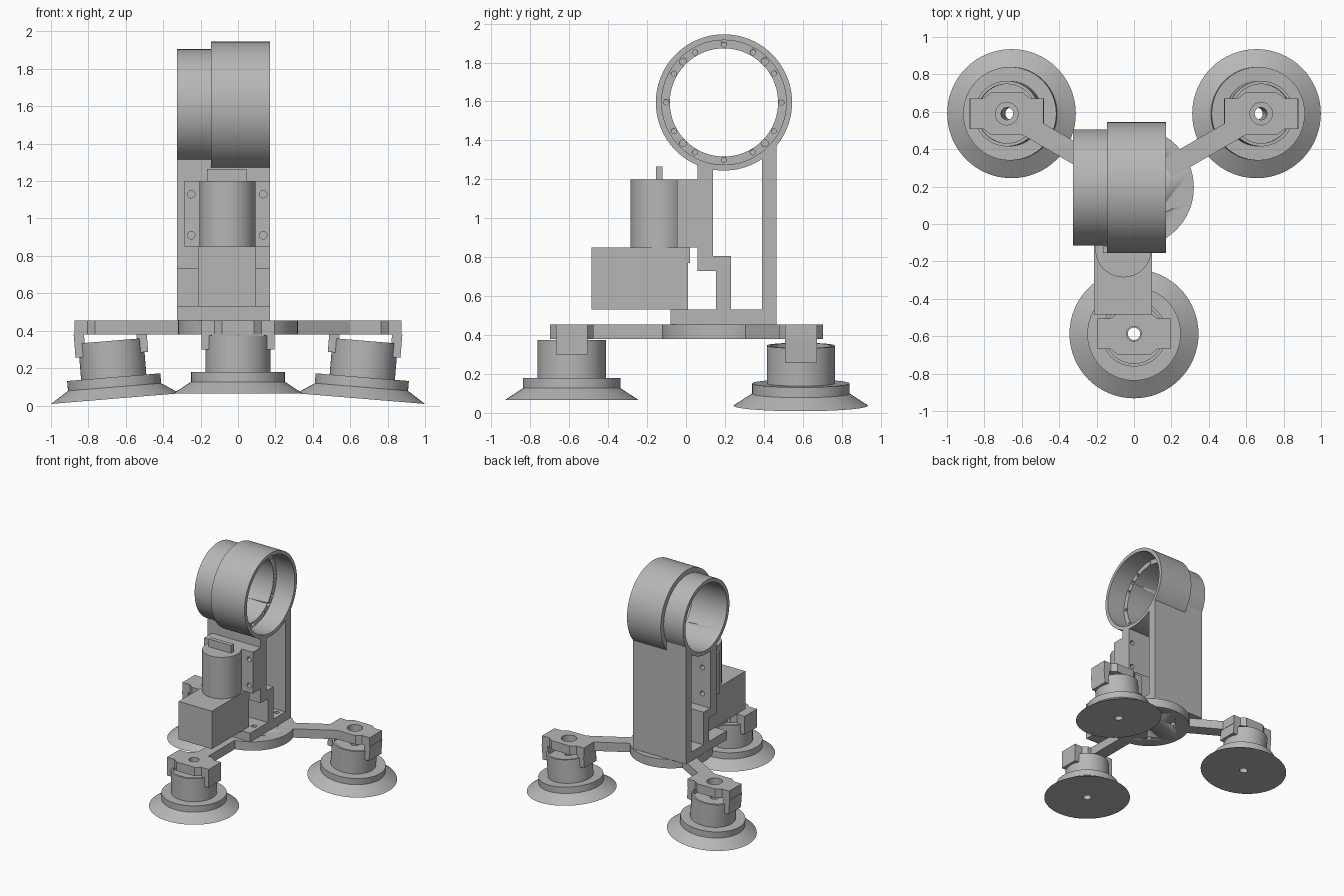
import bpy, bmesh, math
from mathutils import Matrix, Vector

if "Cube" in bpy.data.objects:
    bpy.data.objects.remove(bpy.data.objects["Cube"])

grey = bpy.data.materials.new("plain grey")
grey.use_nodes = True
GREY = (0.47, 0.47, 0.47, 1)
grey.diffuse_color = GREY
grey.node_tree.nodes["Principled BSDF"].inputs["Base Color"].default_value = GREY

CY = 0.195      # shared centre of the base and the ring in y
RING_Z = 1.595


def finish(name, bm, matrix=None):
    bmesh.ops.recalc_face_normals(bm, faces=bm.faces)
    mesh = bpy.data.meshes.new(name)
    bm.to_mesh(mesh)
    bm.free()
    if matrix:
        mesh.transform(matrix)
    mesh.materials.append(grey)
    ob = bpy.data.objects.new(name, mesh)
    bpy.context.collection.objects.link(ob)
    return ob


def box(name, x, y, z, matrix=None):
    bm = bmesh.new()
    bmesh.ops.create_cube(bm, size=1)
    for v in bm.verts:
        for i, span in enumerate((x, y, z)):
            v.co[i] = span[0] if v.co[i] < 0 else span[1]
    return finish(name, bm, matrix)


def prism(name, points, depth, matrix=None):
    """Extrude a flat outline by a vector."""
    bm = bmesh.new()
    face = bm.faces.new([bm.verts.new(p) for p in points])
    out = bmesh.ops.extrude_face_region(bm, geom=[face])
    bmesh.ops.translate(bm, vec=depth, verts=[v for v in out["geom"] if isinstance(v, bmesh.types.BMVert)])
    return finish(name, bm, matrix)


def lathe(name, profile, matrix=None, steps=64):
    """Spin a closed (radius, height) profile about z."""
    bm = bmesh.new()
    vs = [bm.verts.new((r, 0, h)) for r, h in profile]
    es = [bm.edges.new((vs[i - 1], vs[i])) for i in range(len(vs))]
    bmesh.ops.spin(bm, geom=vs + es, cent=(0, 0, 0), axis=(0, 0, 1),
                   angle=math.tau, steps=steps)
    bmesh.ops.remove_doubles(bm, verts=bm.verts, dist=1e-4)
    return smooth(finish(name, bm, matrix))


def smooth(ob):
    bpy.ops.object.select_all(action='DESELECT')
    ob.select_set(True)
    bpy.context.view_layer.objects.active = ob
    bpy.ops.object.shade_smooth_by_angle(angle=math.radians(30))
    return ob


def cylinder(name, centre, radius, length, axis="Z", steps=64):
    return pins(name, [(centre, radius)], length, axis, steps)


def pins(name, spots, length, axis="Z", steps=20):
    """Several parallel cylinders in one mesh."""
    turn = Vector((0, 0, 1)).rotation_difference(
        Vector([a == axis for a in "XYZ"])).to_matrix().to_4x4()
    bm = bmesh.new()
    for c, r in spots:
        bmesh.ops.create_cone(bm, cap_ends=True, segments=steps, radius1=r, radius2=r,
                              depth=length, matrix=Matrix.Translation(c) @ turn)
    return smooth(finish(name, bm))


def drill(targets, cutter):
    for ob in targets:
        mod = ob.modifiers.new("holes", 'BOOLEAN')
        mod.operation = 'DIFFERENCE'
        mod.solver = 'EXACT'
        mod.object = cutter
        bpy.context.view_layer.objects.active = ob
        bpy.ops.object.modifier_apply(modifier=mod.name)
    bpy.data.objects.remove(cutter)


# Stepped ring, lying along x, with a bolt circle on its inner shoulder
ring_frame = Matrix.Translation((0, CY, RING_Z)) @ Matrix.Rotation(math.pi / 2, 4, 'Y')
ring = lathe("clamp_ring", [(0.278, -0.325), (0.31, -0.325), (0.31, -0.145), (0.35, -0.145),
                            (0.35, 0.17), (0.32, 0.17), (0.32, 0), (0.278, 0)], ring_frame, 96)


def on_circle(degrees, radius):
    a = math.radians(degrees)
    return (0, CY + radius * math.cos(a), RING_Z + radius * math.sin(a))


bolts = [(on_circle(30 * i, 0.296), 0.013) for i in range(12)]
bolts += [(on_circle(45 + 90 * i, 0.296), 0.018) for i in range(4)]
drill([ring], pins("bolt_cutter", bolts, 0.08, "X", 16))


# Upright frame: base plate, cranked front wall and rear wall, up to each ring step
def under_ring(y, radius):
    return RING_Z - math.sqrt(radius ** 2 - (y - CY) ** 2)


def column(name, x0, x1, radius):
    outline = [(-0.08, 0.455), (0.465, 0.455), (0.465, under_ring(0.465, radius)),
               (0.39, under_ring(0.39, radius)), (0.39, 0.53), (0.23, 0.53), (0.23, 0.805),
               (0.14, 0.805), (0.14, under_ring(0.14, radius)), (0.06, under_ring(0.06, radius)),
               (0.06, 0.73), (0.155, 0.73), (0.155, 0.53), (-0.08, 0.53)]
    return prism(name, [(x0, y, z) for y, z in outline], (x1 - x0, 0, 0))


frames = [column("frame_narrow_side", -0.325, -0.145, 0.297),
          column("frame_wide_side", -0.145, 0.17, 0.337)]

# Round base disc
disc = cylinder("base_disc", (0, CY, 0.4175), 0.32, 0.075)
base_holes = [((sx * 0.12, CY + sy * 0.15, 0.45), 0.02) for sx in (-1, 1) for sy in (-1, 1)]
drill(frames + [disc], pins("base_cutter", base_holes, 0.3))

# Motor with its mounting plate, top tab and gearbox
plate = box("motor_plate", (-0.285, 0.17), (-0.045, 0.06), (0.85, 1.2))
plate_holes = [((x, 0.05, z), 0.02) for x in (-0.25, 0.135) for z in (0.91, 1.13)]
drill(frames + [plate], pins("plate_cutter", plate_holes, 0.3, "Y"))
cylinder("motor", (-0.057, -0.135, 1.025), 0.15, 0.35)
box("motor_tab", (-0.165, 0.045), (-0.155, -0.12), (1.19, 1.265))
box("gearbox", (-0.215, 0.095), (-0.485, 0.01), (0.53, 0.85))
box("gearbox_lip", (-0.215, 0.095), (0, 0.02), (0.77, 0.85))

# Three suction feet; the rear pair lean outwards
LEAN = math.radians(4.7)
feet = [("front", 0, 0, -0.587, 0.065, 0, -90, 0.04),
        ("left", 0.655, 0.68, 0.59, 0.037, LEAN, 30, 0.06),
        ("right", -0.655, -0.68, 0.59, 0.037, -LEAN, 150, 0.06)]
half = [(0.195, 0.082), (0.125, 0.082), (0.085, 0.113)]
mount_outline = (half + [(-x, y) for x, y in reversed(half)]
                 + [(-x, -y) for x, y in half] + [(x, -y) for x, y in reversed(half)])

for side, cup_x, mount_x, y, z, lean, heading, hole in feet:
    tilt = Matrix.Translation((cup_x, y, z)) @ Matrix.Rotation(lean, 4, 'Y')
    lathe(side + "_suction_cup",
          [(0.033, 0), (0.345, 0), (0.25, 0.062), (0.25, 0.115), (0.175, 0.115), (0.175, 0.31),
           (0.158, 0.31), (0.158, 0.285), (0.033, 0.285)], tilt)
    mount = prism(side + "_mount", [(mount_x + a, y + b, 0.38) for a, b in mount_outline],
                  (0, 0, 0.075))
    drill([mount], cylinder("mount_cutter", (mount_x, y, 0.42), hole, 0.3, steps=32))
    for s in (-1, 1):
        span = sorted((s * 0.14, s * 0.195))
        box(side + "_clip_leg", span, (-0.082, 0.082), (0.235, 0.36), tilt)
    arm = Matrix.Translation((0, CY, 0)) @ Matrix.Rotation(math.radians(heading), 4, 'Z')
    box(side + "_arm", (0.2, 0.69), (-0.055, 0.055), (0.38, 0.455), arm)
